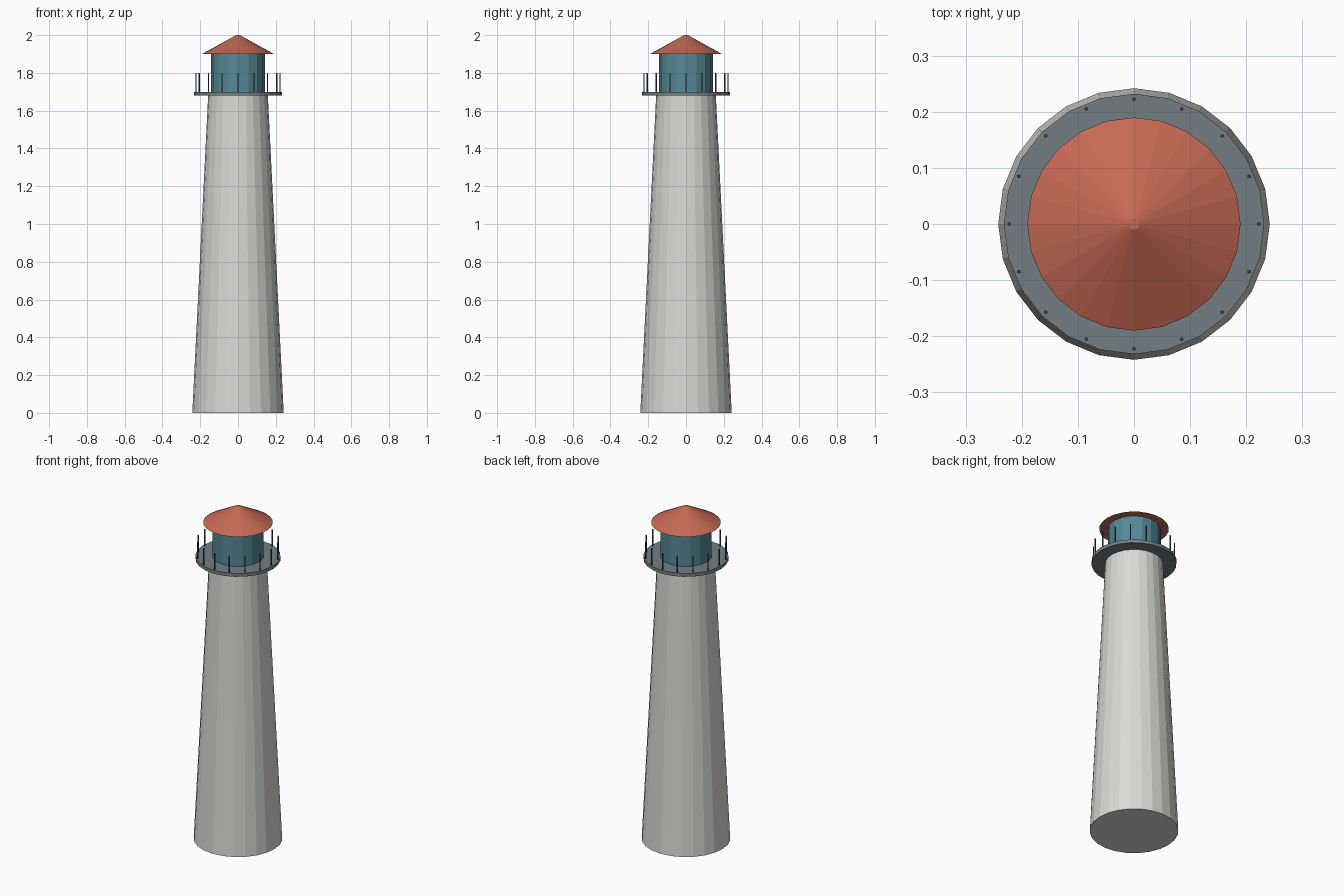
import bpy
import math

if "Cube" in bpy.data.objects:
    bpy.data.objects.remove(bpy.data.objects["Cube"])


def material(name, rgb):
    mat = bpy.data.materials.new(name)
    mat.diffuse_color = (*rgb, 1)
    mat.use_nodes = True
    mat.node_tree.nodes["Principled BSDF"].inputs["Base Color"].default_value = mat.diffuse_color
    return mat


def frustum(name, sides, r_low, r_high, z_low, z_high, mat, x=0, y=0):
    bpy.ops.mesh.primitive_cone_add(
        vertices=sides, radius1=r_low, radius2=r_high, depth=z_high - z_low,
        location=(x, y, (z_low + z_high) / 2))
    obj = bpy.context.object
    obj.name = name
    obj.data.materials.append(mat)
    return obj


white = material("off_white", (0.68, 0.70, 0.66))
slate = material("slate_grey", (0.17, 0.21, 0.23))
teal = material("teal_glass", (0.09, 0.25, 0.31))
red = material("brick_red", (0.56, 0.14, 0.085))
dark = material("dark_metal", (0.05, 0.065, 0.07))

# Tapered tower, gallery deck, lantern room and roof
frustum("tower", 24, 0.242, 0.158, 0, 1.68, white)
frustum("gallery_deck", 24, 0.232, 0.232, 1.68, 1.70, slate)
frustum("lantern_room", 16, 0.142, 0.142, 1.70, 1.90, teal)
frustum("roof", 24, 0.19, 0.01, 1.90, 2.0, red)

# Ring of railing posts
for i in range(16):
    a = math.tau * i / 16
    frustum(f"railing_post_{i + 1}", 6, 0.0035, 0.0035, 1.70, 1.80, dark,
            0.222 * math.cos(a), 0.222 * math.sin(a))
